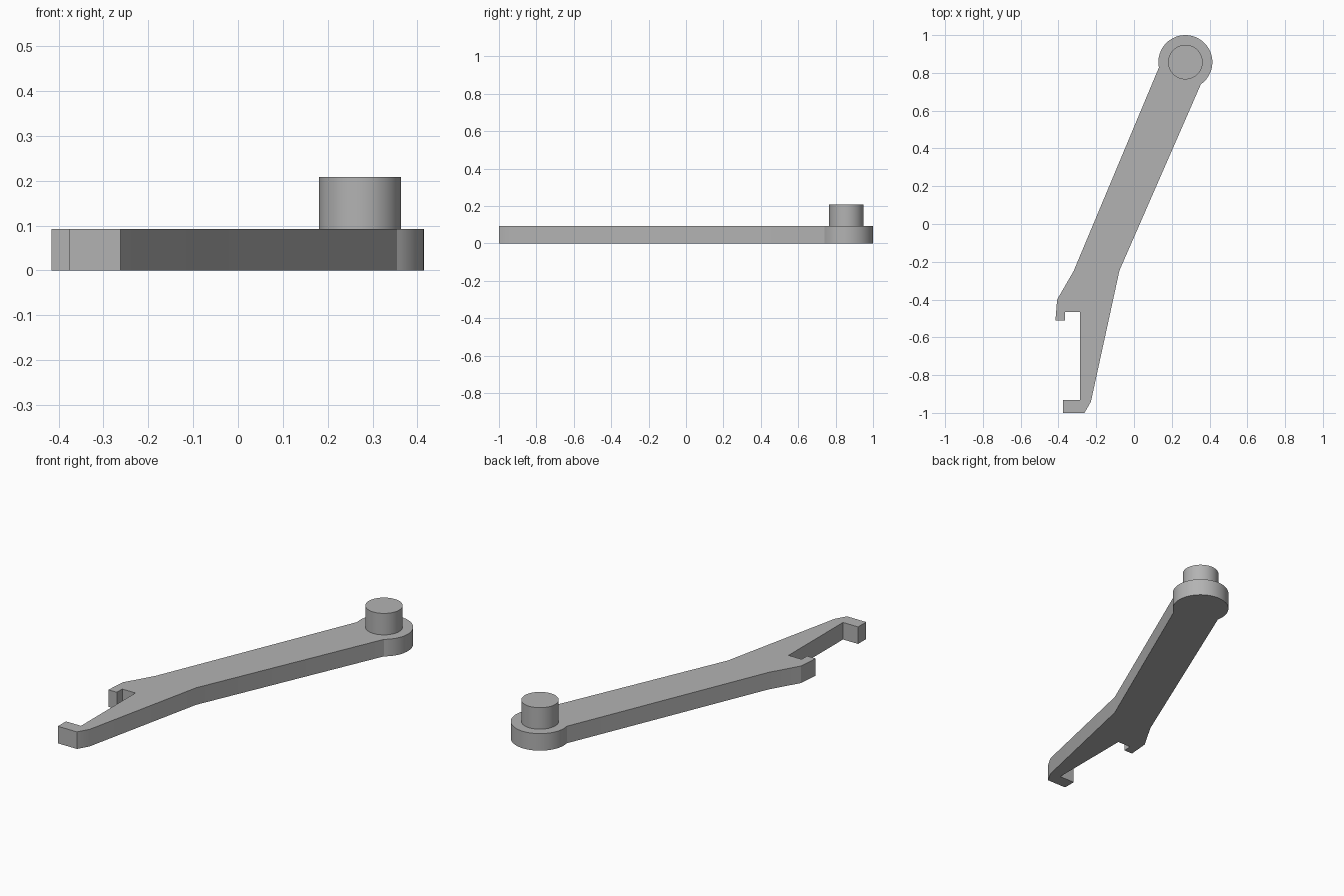
import bpy, bmesh
from math import sin, cos, radians

cube = bpy.data.objects.get("Cube")
if cube:
    bpy.data.objects.remove(cube, do_unlink=True)

# Plain grey material
GREY = (0.45, 0.45, 0.45, 1)
grey = bpy.data.materials.new("grey")
grey.use_nodes = True
grey.diffuse_color = GREY
grey.node_tree.nodes["Principled BSDF"].inputs["Base Color"].default_value = GREY

CX, CY = 0.272, 0.857      # centre of the round end
THICK, TOP = 0.092, 0.208  # plate thickness, pin top


def arc(radius, start, end, steps):
    angles = [radians(start + (end - start) * i / steps) for i in range(steps + 1)]
    return [(CX + radius * cos(a), CY + radius * sin(a)) for a in angles]


def extruded(name, outline, z0, z1):
    """Solid made by raising a counter-clockwise outline from z0 to z1."""
    bm = bmesh.new()
    base = bm.faces.new([bm.verts.new((x, y, z0)) for x, y in outline])
    raised = bmesh.ops.extrude_face_region(bm, geom=[base], use_keep_orig=True)["geom"]
    bmesh.ops.translate(bm, vec=(0, 0, z1 - z0),
                        verts=[v for v in raised if isinstance(v, bmesh.types.BMVert)])
    bmesh.ops.recalc_face_normals(bm, faces=bm.faces)
    mesh = bpy.data.meshes.new(name)
    bm.to_mesh(mesh)
    bm.free()
    mesh.materials.append(grey)
    obj = bpy.data.objects.new(name, mesh)
    bpy.context.collection.objects.link(obj)
    bpy.ops.object.select_all(action="DESELECT")
    obj.select_set(True)
    bpy.context.view_layer.objects.active = obj
    bpy.ops.object.shade_smooth_by_angle(angle=radians(20))
    return obj


# Lever arm: round end, straight shank, then the hooked jaw
jaw = [
    (-0.32, -0.25), (-0.407, -0.40), (-0.416, -0.512),    # short hook, outside
    (-0.365, -0.512), (-0.365, -0.466), (-0.286, -0.466),  # short hook, inside
    (-0.286, -0.931), (-0.376, -0.931), (-0.376, -1.0),    # slot and long hook
    (-0.262, -1.0), (-0.228, -0.94), (-0.077, -0.246),     # outer edge
]
extruded("lever_arm", arc(0.143, -55, 191.5, 48) + jaw, 0, THICK)

# Pin standing on the round end
extruded("pivot_pin", arc(0.0915, 0, 360, 64)[:-1], THICK, TOP)
